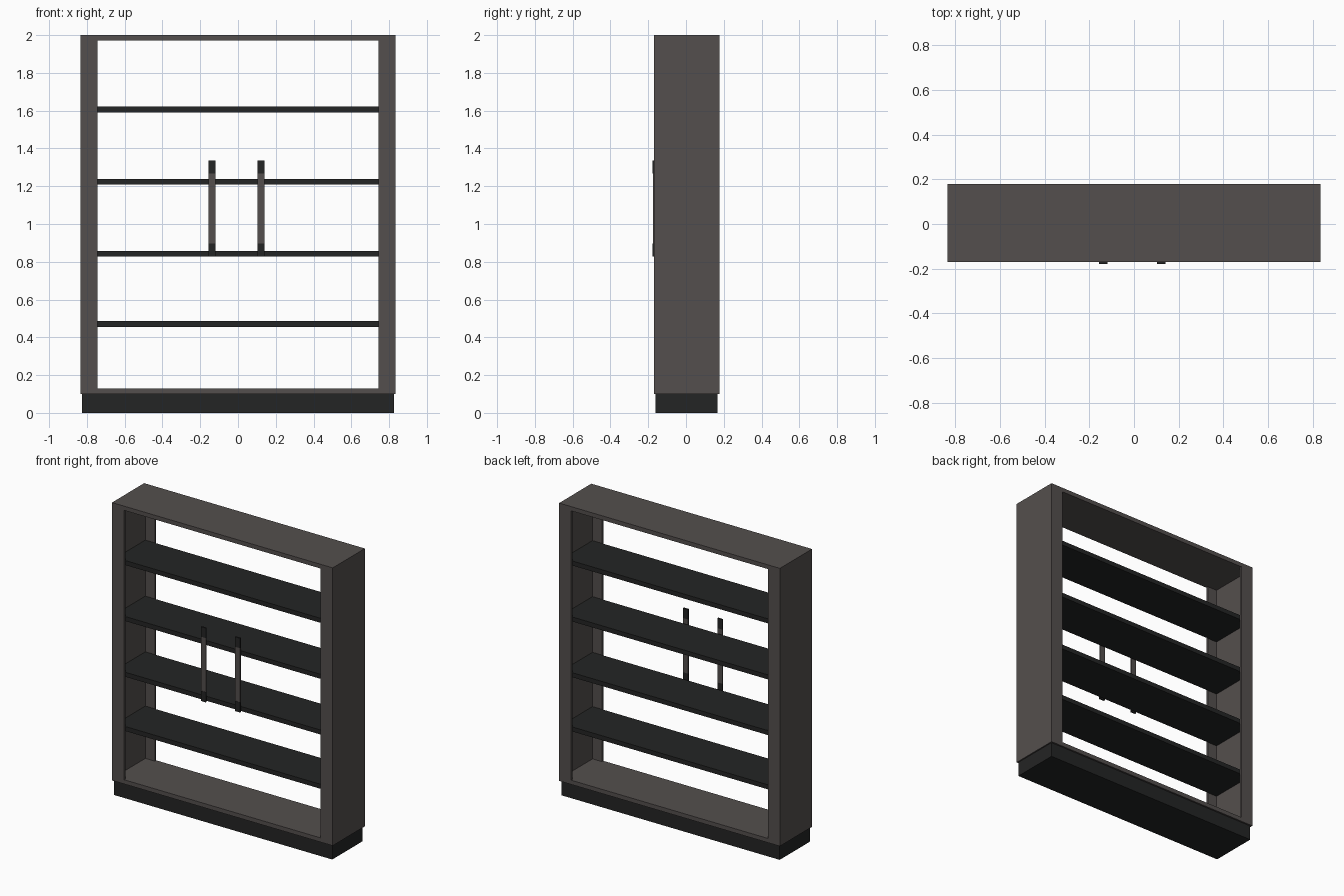
import bpy

if "Cube" in bpy.data.objects:
    bpy.data.objects.remove(bpy.data.objects["Cube"])


def material(name, rgb):
    m = bpy.data.materials.new(name)
    m.diffuse_color = (*rgb, 1.0)
    m.use_nodes = True
    m.node_tree.nodes["Principled BSDF"].inputs["Base Color"].default_value = m.diffuse_color
    return m


BODY = material("warm_grey_brown", (0.088, 0.078, 0.075))
DARK = material("charcoal", (0.0175, 0.0180, 0.0178))


def box(name, x0, x1, y0, y1, z0, z1, mat):
    """Axis-aligned box given by its limits."""
    bpy.ops.mesh.primitive_cube_add(
        size=1, location=((x0 + x1) / 2, (y0 + y1) / 2, (z0 + z1) / 2))
    o = bpy.context.object
    o.name = name
    o.scale = (x1 - x0, y1 - y0, z1 - z0)
    bpy.ops.object.transform_apply(location=False, rotation=False, scale=True)
    o.data.materials.append(mat)
    return o


W, INNER, SIDE = 0.835, 0.744, 0.815      # half widths: outside, opening, side panel inside
YF, YB, T = -0.169, 0.178, 0.015          # front, back, face frame thickness
Z0, Z1, P = 0.10, 2.0, 0.029              # body bottom, top, panel thickness

# Recessed plinth
box("plinth", -0.826, 0.826, -0.161, 0.167, 0, Z0, DARK)

# Side panels with front and back stiles
for side, s in (("left", -1), ("right", 1)):
    xs = sorted((s * SIDE, s * W))
    box(side + "_side_panel", *xs, YF + T, YB - T, Z0, Z1, BODY)
    xs = sorted((s * INNER, s * W))
    box(side + "_front_stile", *xs, YF, YF + T, Z0, Z1, BODY)
    box(side + "_back_stile", *xs, YB - T, YB, Z0, Z1, BODY)

# Top and bottom panels with their rails between the stiles
for name, z in (("bottom", Z0), ("top", Z1 - P)):
    box(name + "_panel", -SIDE, SIDE, YF + T, YB - T, z, z + P, BODY)
    box(name + "_front_rail", -INNER, INNER, YF, YF + T, z, z + P, BODY)
    box(name + "_back_rail", -INNER, INNER, YB - T, YB, z, z + P, BODY)

# Shelves
for i, z in enumerate((0.456, 0.827, 1.208, 1.591)):
    box(f"shelf_{i + 1}", -SIDE, SIDE, YF + T, YB - T, z, z + 0.031, DARK)

# Door handles: grip between two dark end caps
for side, x in (("left", -0.138), ("right", 0.121)):
    a, b = x - 0.019, x + 0.019
    box(side + "_handle_grip", a, b, -0.176, -0.168, 0.897, 1.268, BODY)
    box(side + "_handle_top_cap", a, b, -0.178, -0.168, 1.268, 1.336, DARK)
    box(side + "_handle_bottom_cap", a, b, -0.178, -0.168, 0.828, 0.897, DARK)
